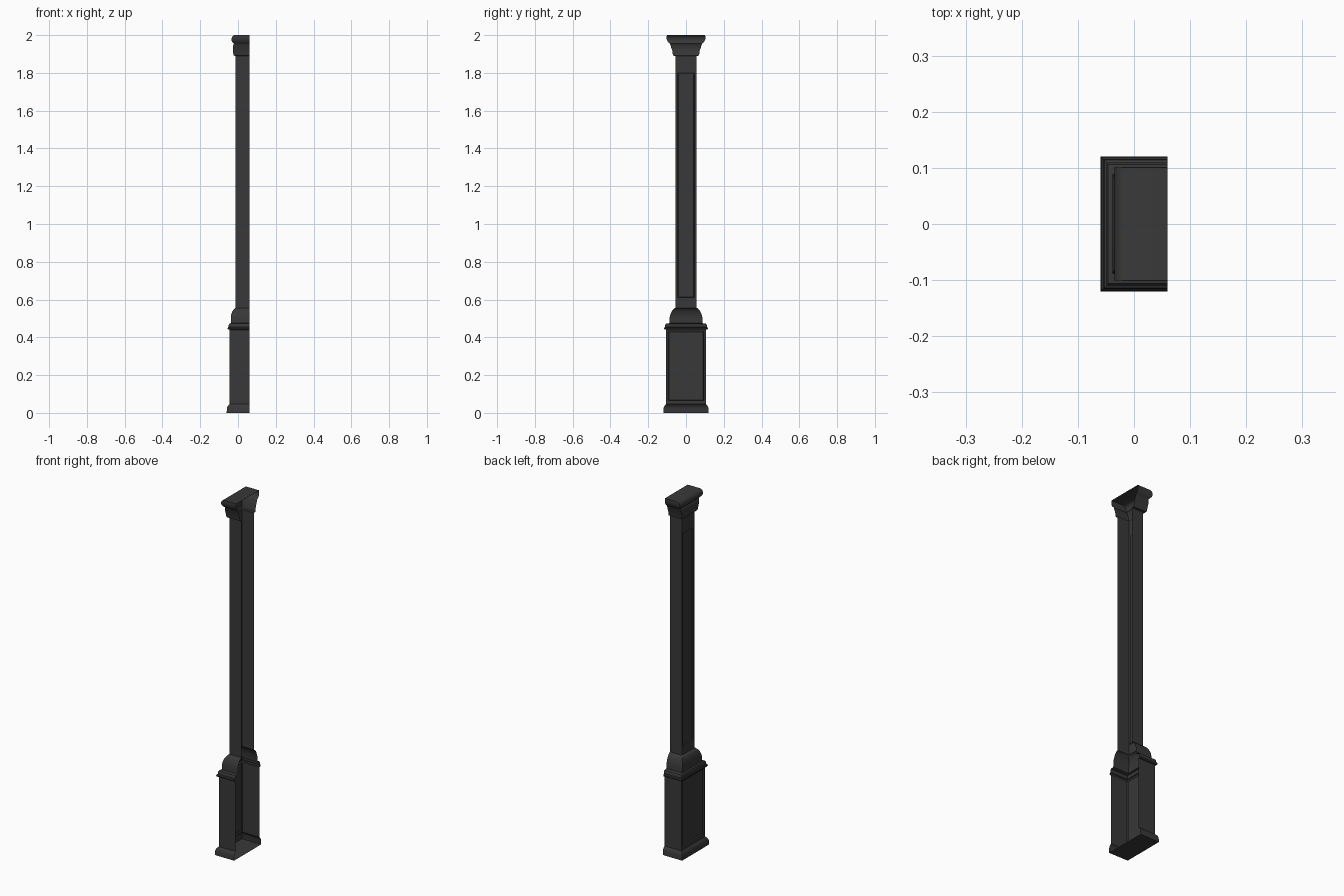
import bpy, bmesh

if "Cube" in bpy.data.objects:
    bpy.data.objects.remove(bpy.data.objects["Cube"])

BACK = 0.06  # open side of the half column

mat = bpy.data.materials.new("dark_grey")
mat.diffuse_color = (0.04, 0.04, 0.04, 1)
mat.use_nodes = True
mat.node_tree.nodes["Principled BSDF"].inputs["Base Color"].default_value = mat.diffuse_color


def part(name, levels, panel=None, cap_bottom=False, cap_top=False, smooth=False):
    """Three-sided shell through levels (z, x, half_y), open at +x.
    panel = (level index, half_y, z0, z1, depth) recesses the wide face."""
    bm = bmesh.new()
    rows = [[bm.verts.new(c) for c in ((BACK, -h, z), (x, -h, z), (x, h, z), (BACK, h, z))]
            for z, x, h in levels]
    for i, (a, b) in enumerate(zip(rows, rows[1:])):
        for k in range(3):
            if panel and k == 1 and i == panel[0]:
                _, h, z0, z1, d = panel
                ring = [a[1], a[2], b[2], b[1]]
                x = levels[i][1]
                # frame, bevelled rim, recessed field
                for dx, s in ((0, 0), (d, 0.004)):
                    new = [bm.verts.new((x + dx, y, z)) for y, z in
                           ((-h + s, z0 + s), (h - s, z0 + s), (h - s, z1 - s), (-h + s, z1 - s))]
                    for j in range(4):
                        n = (j + 1) % 4
                        bm.faces.new((ring[j], new[j], new[n], ring[n]))
                    ring = new
                bm.faces.new(ring[::-1])
            else:
                bm.faces.new((a[k], b[k], b[k + 1], a[k + 1]))
    if cap_bottom:
        bm.faces.new(rows[0])
    if cap_top:
        bm.faces.new(rows[-1][::-1])
    bmesh.ops.recalc_face_normals(bm, faces=bm.faces)
    # make sure the wide face looks towards -x
    wide = min(bm.faces, key=lambda f: f.calc_center_median().x - abs(f.normal.x))
    if wide.normal.x > 0:
        bmesh.ops.reverse_faces(bm, faces=bm.faces)
    me = bpy.data.meshes.new(name)
    bm.to_mesh(me)
    bm.free()
    ob = bpy.data.objects.new(name, me)
    bpy.context.collection.objects.link(ob)
    me.materials.append(mat)
    if smooth:
        bpy.ops.object.select_all(action='DESELECT')
        ob.select_set(True)
        bpy.context.view_layer.objects.active = ob
        bpy.ops.object.shade_smooth_by_angle(angle=0.6)


# Foot moulding with closed floor
part("base_moulding", [(0, -0.06, 0.12), (0.025, -0.059, 0.119), (0.033, -0.056, 0.116),
                       (0.04, -0.052, 0.112), (0.046, -0.045, 0.106)], cap_bottom=True, smooth=True)
# Panelled plinth
part("plinth", [(0.046, -0.045, 0.106), (0.44, -0.045, 0.106)],
     panel=(0, 0.094, 0.065, 0.432, 0.006))
# Moulding on top of the plinth
part("plinth_moulding", [(0.44, -0.045, 0.106), (0.441, -0.053, 0.114), (0.447, -0.055, 0.116),
                         (0.453, -0.053, 0.114), (0.455, -0.049, 0.110), (0.466, -0.049, 0.110),
                         (0.472, -0.046, 0.106), (0.475, -0.038, 0.088)], smooth=True)
# Curved shoulder up to the shaft
part("shoulder", [(0.475, -0.038, 0.088), (0.505, -0.038, 0.087), (0.52, -0.036, 0.083),
                  (0.535, -0.031, 0.077), (0.546, -0.024, 0.070), (0.555, -0.016, 0.060),
                  (0.556, -0.013, 0.055)], smooth=True)
# Panelled shaft
part("shaft", [(0.556, -0.013, 0.055), (1.89, -0.013, 0.055)],
     panel=(0, 0.045, 0.61, 1.8, 0.005))
# Capital with closed top
part("capital", [(1.89, -0.013, 0.055), (1.891, -0.022, 0.068), (1.90, -0.025, 0.070),
                 (1.92, -0.027, 0.073), (1.935, -0.027, 0.079), (1.95, -0.024, 0.083),
                 (1.955, -0.021, 0.086), (1.96, -0.027, 0.092), (1.968, -0.033, 0.098),
                 (1.978, -0.035, 0.102), (1.989, -0.032, 0.102), (1.996, -0.027, 0.102),
                 (2.0, -0.02, 0.101)], cap_top=True, smooth=True)
